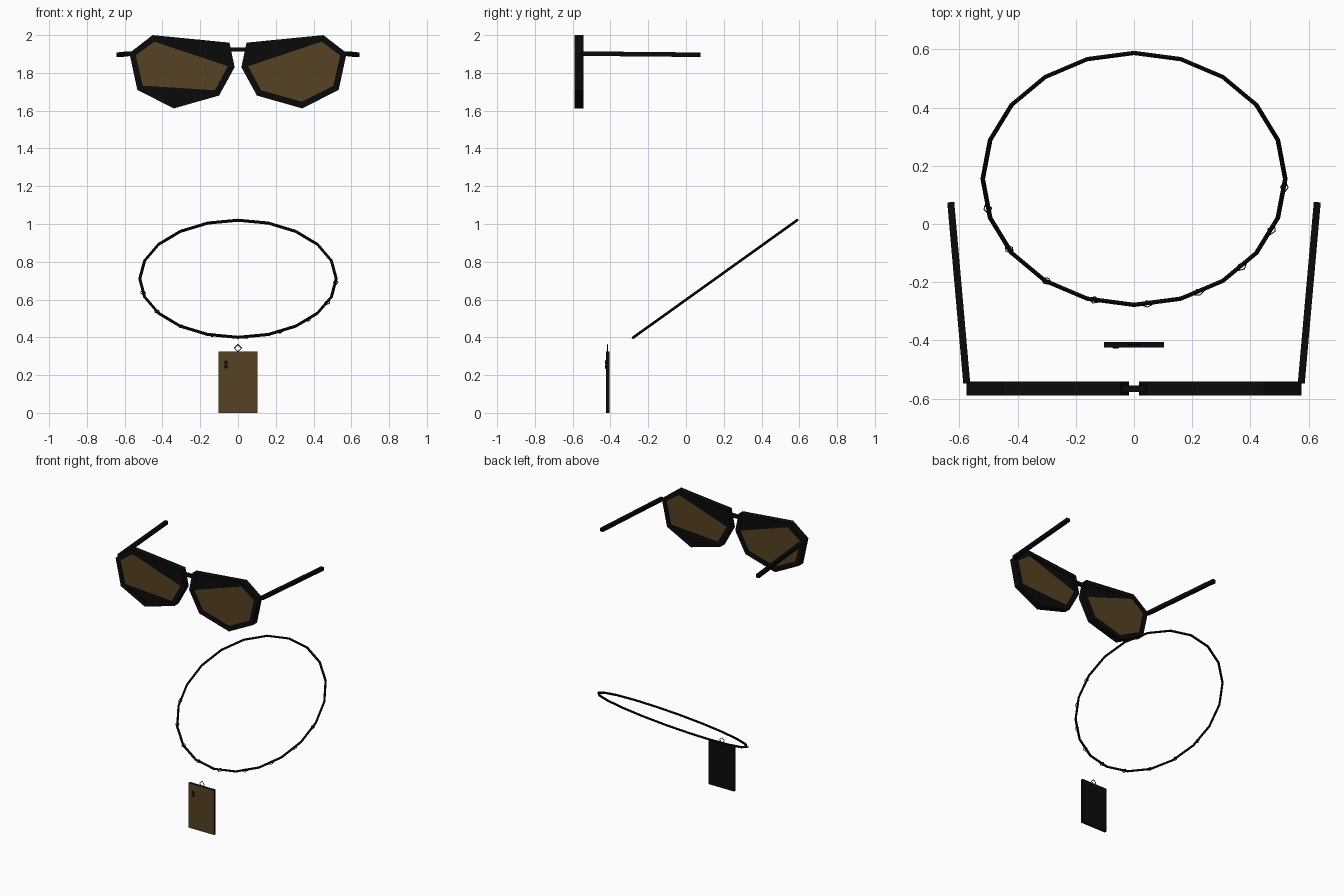
import bpy, bmesh, math
from mathutils import Vector, Matrix

if "Cube" in bpy.data.objects:
    bpy.data.objects.remove(bpy.data.objects["Cube"])


def material(name, rgb):
    m = bpy.data.materials.new(name)
    m.diffuse_color = (*rgb, 1)
    m.use_nodes = True
    m.node_tree.nodes["Principled BSDF"].inputs["Base Color"].default_value = m.diffuse_color
    return m


BLACK = material("black", (0.003, 0.003, 0.003))
BROWN = material("dark_brown", (0.09, 0.054, 0.017))


def add_object(name, bm, *mats):
    me = bpy.data.meshes.new(name)
    bm.to_mesh(me)
    bm.free()
    ob = bpy.data.objects.new(name, me)
    bpy.context.collection.objects.link(ob)
    for m in mats:
        me.materials.append(m)
    return ob


def bar(name, a, b, width):
    """Square bar between two points."""
    a, b = Vector(a), Vector(b)
    d = b - a
    bm = bmesh.new()
    bmesh.ops.create_cube(bm, size=1)
    mat = (Matrix.Translation((a + b) / 2) @ d.to_track_quat('Y', 'Z').to_matrix().to_4x4()
           @ Matrix.Diagonal((width, d.length, width, 1)))
    bm.transform(mat)
    return add_object(name, bm, BLACK)


def ring(name, matrix, major, minor, sides, section=4):
    bpy.ops.mesh.primitive_torus_add(major_radius=major, minor_radius=minor,
                                     major_segments=sides, minor_segments=section)
    ob = bpy.context.object
    ob.name = name
    ob.data.transform(matrix)
    ob.data.materials.append(BLACK)
    return ob


# Glasses: seven-sided rims with flat lens sheets front and back
OUTLINE = [(0.452, 2.0), (0.045, 1.96), (0.018, 1.83), (0.10, 1.68),
           (0.34, 1.612), (0.533, 1.71), (0.575, 1.905)]
GLASS_Y = -0.566
for s, side in ((-1, "left"), (1, "right")):
    bm = bmesh.new()
    face = bm.faces.new([bm.verts.new((s * x, GLASS_Y, z)) for x, z in OUTLINE])
    bm.normal_update()
    bmesh.ops.inset_region(bm, faces=[face], thickness=0.036, use_boundary=True)
    centre = Vector((s * 0.3, GLASS_Y, 1.82))
    inner = min(bm.faces, key=lambda f: abs(len(f.verts) - 7))
    pts = [v.co.copy() for v in inner.verts]
    # start the loop at the top outer corner and walk toward the bridge
    k = min(range(7), key=lambda i: (pts[i] - Vector((s * 0.452, GLASS_Y, 2.0))).length)
    pts = pts[k:] + pts[:k]
    if abs(pts[1].x) > abs(pts[-1].x):
        pts = [pts[0]] + pts[:0:-1]
    bmesh.ops.delete(bm, geom=[inner], context='FACES_ONLY')
    rim = add_object(side + "_rim", bm, BLACK)
    mod = rim.modifiers.new("thickness", 'SOLIDIFY')
    mod.thickness, mod.offset = 0.048, 0

    bm = bmesh.new()
    for d in (-1, 1):
        vs = [bm.verts.new(p + Vector((0, d * 0.018, 0))) for p in pts]
        for ids in ((0, 1, 2), (0, 2, 3, 5, 6), (3, 4, 5)):
            f = bm.faces.new([vs[i] for i in ids])
            f.normal_update()
            if f.normal.y * d < 0:
                f.normal_flip()
            # black top wedge on all sheets, black bottom wedge on alternate ones
            dark = ids[0] == 0 and len(ids) == 3 or ids[0] == 3 and s == d * 1
            f.material_index = 1 if dark else 0
    add_object(side + "_lens", bm, BROWN, BLACK)

    # Temple arm and hinge stub
    bar(side + "_temple", (s * 0.575, -0.548, 1.902), (s * 0.63, 0.075, 1.896), 0.024)

bar("bridge", (-0.05, GLASS_Y, 1.923), (0.05, GLASS_Y, 1.923), 0.022)

# Necklace: tilted twenty-sided loop
LOOP = (Matrix.Translation((0, 0.155, 0.71)) @ Matrix.Rotation(math.atan2(0.31, 0.433), 4, 'X')
        @ Matrix.Diagonal((1, 1.024, 1, 1)))
ring("necklace_loop", LOOP, 0.52, 0.008, 20, 6)

# Small links riding on the front of the loop
for i in range(-4, 5):
    a = math.radians(5 + 20.3 * i)
    m = (LOOP @ Matrix.Rotation(a, 4, 'Z') @ Matrix.Translation((0, -0.518, 0))
         @ Matrix.Diagonal((1.3, 0.7, 1, 1)))
    ring("chain_link", m, 0.019, 0.003, 4)

# Pendant: black slab with a brown front
bm = bmesh.new()
bmesh.ops.create_cube(bm, size=1)
bm.transform(Matrix.Translation((0, -0.415, 0.163)) @ Matrix.Diagonal((0.206, 0.018, 0.326, 1)))
bm.normal_update()
for f in bm.faces:
    f.material_index = 1 if f.normal.y < -0.5 else 0
add_object("pendant_tag", bm, BLACK, BROWN)

# Pendant hanger and two tiny studs on its face
UP = Matrix.Rotation(math.pi / 2, 4, 'X')
ring("pendant_hanger", Matrix.Translation((0, -0.415, 0.343)) @ UP, 0.019, 0.003, 4)
for z in (0.245, 0.267):
    ring("tag_stud", Matrix.Translation((-0.063, -0.425, z)) @ UP, 0.009, 0.003, 4)
